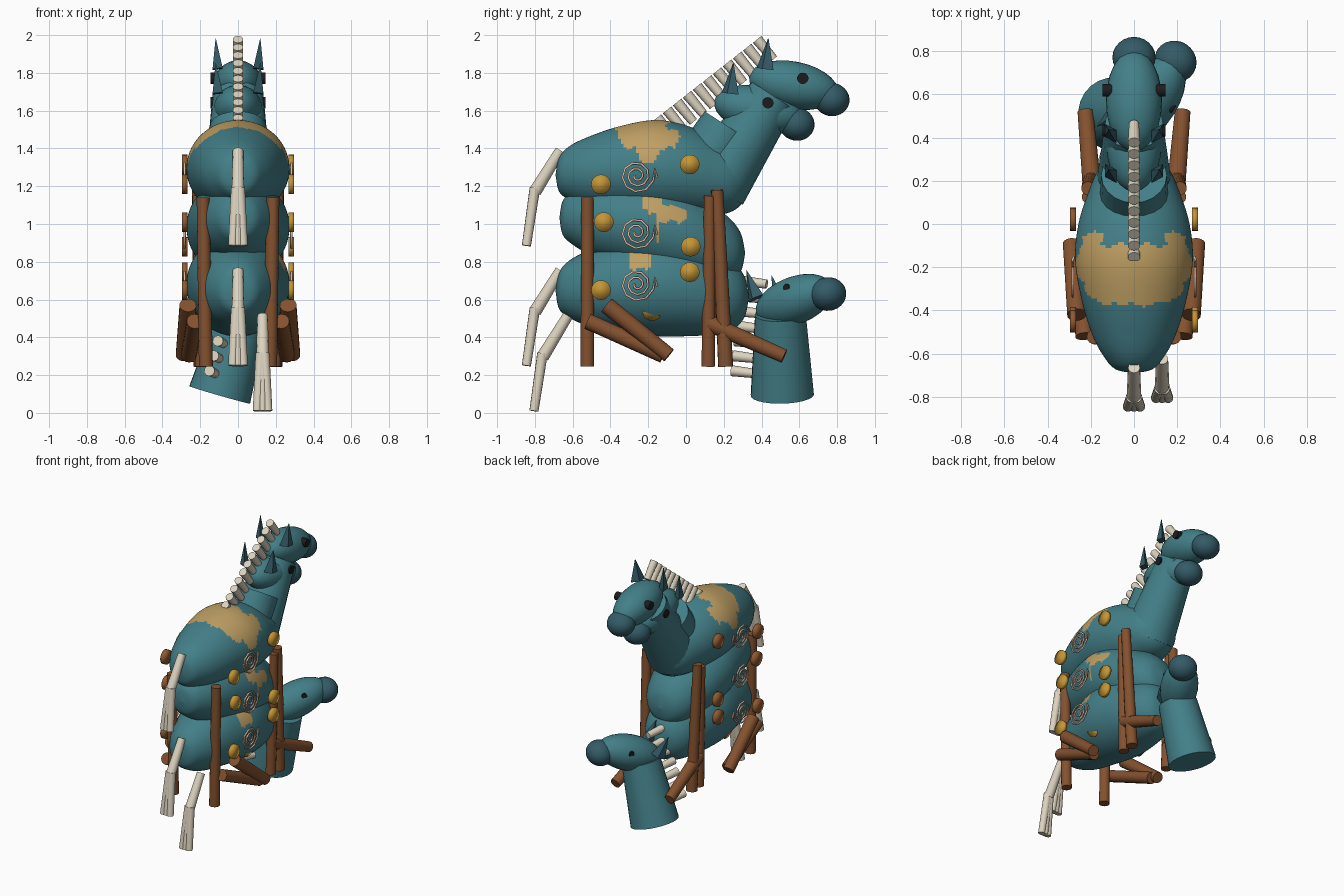
import bpy, bmesh, math, random
from mathutils import Vector, Matrix

if "Cube" in bpy.data.objects:
    bpy.data.objects.remove(bpy.data.objects["Cube"])
random.seed(4)

def mat(name, c):
    m = bpy.data.materials.new(name)
    m.diffuse_color = (*c, 1)
    m.use_nodes = True
    m.node_tree.nodes["Principled BSDF"].inputs["Base Color"].default_value = m.diffuse_color
    return m

TEAL = mat("teal", (.056, .212, .246))
DARK = mat("dark teal", (.034, .105, .138))
BROWN = mat("wood brown", (.23, .083, .028))
GOLD = mat("gold", (.55, .30, .035))
COPPER = mat("copper brown", (.28, .105, .03))
TAN = mat("worn tan", (.52, .347, .125))
CREAM = mat("cream", (.72, .65, .52))
PINK = mat("pale peach", (.74, .50, .36))
BLACK = mat("black", (.012, .012, .014))

def finish(bm, name, *mats, angle=40):
    bmesh.ops.recalc_face_normals(bm, faces=bm.faces[:])
    me = bpy.data.meshes.new(name)
    bm.to_mesh(me)
    bm.free()
    ob = bpy.data.objects.new(name, me)
    bpy.context.collection.objects.link(ob)
    for m in mats:
        me.materials.append(m)
    bpy.context.view_layer.objects.active = ob
    ob.select_set(True)
    bpy.ops.object.shade_smooth_by_angle(angle=math.radians(angle))
    ob.select_set(False)
    return ob

def rod(name, p, q, r1, r2, m, n=16, flat=1.0, angle=40):
    """Tapered cylinder from p to q; flat squeezes the local x axis."""
    p, q = Vector(p), Vector(q)
    bm = bmesh.new()
    bmesh.ops.create_cone(bm, cap_ends=True, segments=n, radius1=r1, radius2=r2, depth=(q - p).length)
    rot = (q - p).to_track_quat('Z', 'Y').to_matrix().to_4x4()
    bm.transform(Matrix.Translation((p + q) / 2) @ rot @ Matrix.Diagonal((flat, 1, 1, 1)))
    return finish(bm, name, m, angle=angle)

def ball(name, c, s, m, frame):
    bm = bmesh.new()
    bmesh.ops.create_uvsphere(bm, u_segments=24, v_segments=14, radius=1)
    bm.transform(Matrix.Translation(c) @ frame.to_4x4() @ Matrix.Diagonal((*s, 1)))
    return finish(bm, name, m)

# ---- bodies: lofted ellipses along y (y, centre z, half width, half height)
PROFILE = [(-.69, 1.26, .005, .005), (-.672, 1.262, .085, .09), (-.62, 1.27, .135, .14), (-.52, 1.275, .19, .185),
           (-.36, 1.29, .24, .225), (-.17, 1.295, .272, .255), (0, 1.28, .257, .242), (.15, 1.25, .21, .205),
           (.25, 1.235, .165, .165), (.31, 1.23, .10, .10), (.333, 1.23, .005, .005)]

def spline(k):
    P = [PROFILE[max(0, min(len(PROFILE) - 1, int(k) + j))] for j in (-1, 0, 1, 2)]
    t = k - int(k)
    return [.5 * (2*b + (c - a)*t + (2*a - 5*b + 4*c - d)*t*t + (3*b - a - 3*c + d)*t**3)
            for a, b, c, d in zip(*P)]

def body(name, dz, ys, zs, tilt, worn):
    bm, rings, N = bmesh.new(), [], 112
    steps = 120
    for i in range(steps + 1):
        y, z, rx, rz = spline(min(i / steps * (len(PROFILE) - 1), len(PROFILE) - 1.0001))
        y = -.18 + (y + .18) * ys
        z += dz + tilt * (y + .18)
        rings.append([bm.verts.new((max(rx, .002) * math.cos(a), y, z + zs * max(rz, .002) * math.sin(a)))
                      for a in (2 * math.pi * j / N for j in range(N))])
    for a, b in zip(rings, rings[1:]):
        for j in range(N):
            bm.faces.new((a[j], a[(j + 1) % N], b[(j + 1) % N], b[j]))
    bm.faces.new(rings[0])
    bm.faces.new(rings[-1])
    for f in bm.faces:
        c = f.calc_center_median()
        f.material_index = int(worn(c.x, c.y, c.z))
    return finish(bm, name, TEAL, TAN)

def zig(t, step, amp):
    """Triangle wave for the ragged paint edges."""
    return amp * abs((t / step) % 2 - 1)

def worn_top(x, y, z):
    edge = z > 1.385 + zig(y, .045, .03) + max(0, -.29 - y) * .6
    span = -.385 + zig(x + z, .05, .025) < y < -.03 - zig(x, .06, .03) - .05 * (z > 1.5)
    drip = 1.33 < z < 1.42 and abs(y + .2) < .035 + (z - 1.33) * .5
    return edge and span or drip

def worn_middle(x, y, z):
    main = 1.0 + zig(y, .04, .03) + max(0, -.13 - y) * .8 < z < 1.10 - max(0, y + .07) * .4 and -.2 < y < .005
    return x > 0 and (main or (z > 1.075 and -.235 < y < -.13) or (.90 < z < 1.05 and abs(y + .152) < .008))

def worn_bottom(x, y, z):
    return x > 0 and z > .755 + zig(y, .03, .02) and -.30 < y < -.19

body("top_body", 0, 1, 1, 0, worn_top)
body("middle_body", -.305, .96, 1, -.16, worn_middle)
body("bottom_body", -.615, 1, 1.07, 0, worn_bottom)

# ---- side decorations: spirals and round studs on each body
for name, sz, studs in (("top", 1.255, ((-.45, 1.21), (.02, 1.315))),
                        ("middle", .955, ((-.435, 1.01), (.025, .88))),
                        ("bottom", .68, ((-.45, .65), (.02, .745)))):
    for s, side in ((1, "right"), (-1, "left")):
        cu = bpy.data.curves.new(name + "_spiral", 'CURVE')
        cu.dimensions = '3D'
        cu.bevel_depth, cu.bevel_resolution = .0065, 1
        sp = cu.splines.new('POLY')
        n = 24
        pts = []
        for i in range(n):
            a, r = -i / (n - 1) * 5.0 * math.pi + .3, .014 + .076 * i / (n - 1)
            pts.append((s * .283, -.26 - r * math.cos(a), sz + r * math.sin(a)))
        pts += [(s * .283, -.165, sz + .035), (s * .28, -.153, sz - .01)]
        sp.points.add(len(pts) - 1)
        for pt, co in zip(sp.points, pts):
            pt.co = (*co, 1)
        ob = bpy.data.objects.new(f"{name}_spiral_{side}", cu)
        cu.materials.append(PINK)
        bpy.context.collection.objects.link(ob)
        for y, z in studs:
            rod(f"{name}_stud_{side}", (s * .268, y, z), (s * .296, y, z), .052, .052,
                GOLD if s > 0 else COPPER, 20, angle=120)
for s in (1, -1):
    rod("belly_stud", (s * .195, -.18, .545), (s * .225, -.18, .535), .05, .05,
        GOLD if s > 0 else COPPER, 20, angle=120)

# ---- legs, mirrored
for s, side in ((1, "right"), (-1, "left")):
    for name, p, q, r1, r2 in (
            ("standing_back_leg", (.17, -.522, .245), (.185, -.522, 1.14), .037, .034),
            ("standing_front_leg", (.195, .21, .245), (.212, .165, 1.18), .040, .032),
            ("inner_front_leg", (.19, .118, .245), (.212, .125, 1.15), .036, .030),
            ("folded_shin", (.23, -.52, .485), (.26, -.12, .305), .042, .042),
            ("folded_thigh", (.265, -.42, .57), (.29, -.09, .305), .045, .040),
            ("kneeling_front_leg", (.19, .12, .475), (.225, .52, .30), .045, .037)):
        rod(f"{name}_{side}", (s * p[0], *p[1:]), (s * q[0], *q[1:]), r1, r2, BROWN, 14)

# ---- tails: one upper rod and three spreading strands
for name, x, y, z in (("top", 0, 0, 0), ("middle", 0, 0, -.635), ("bottom", .13, .04, -.875)):
    rod(name + "_tail_root", (x, -.665 + y, 1.39 + z), (x, -.80 + y, 1.17 + z), .028, .034, CREAM, 12)
    for k in (-1, 0, 1):
        rod(name + "_tail_strand", (x + k * .009, -.80 + y, 1.19 + z), (x + k * .028, -.845 + y, .885 + z),
            .028, .024, CREAM, 12)

# ---- heads: skull, muzzle, ears and eyes placed by a direction
def head(name, c, d, up, eye_x=.125, eye_r=.03):
    d = Vector(d).normalized()
    side = d.cross(Vector(up)).normalized()
    u = side.cross(d)
    F = Matrix((side, d, u)).transposed()
    c = Vector(c)
    at = lambda x, y, z: c + F @ Vector((x, y, z))
    ball(name + "_skull", c, (.13, .24, .125), TEAL, F)
    ball(name + "_muzzle", at(0, .212, -.035), (.1, .095, .088), DARK, F)
    for s in (1, -1):
        rod(name + "_eye", at(s * (eye_x - .03), .04, .045), at(s * (eye_x + .02), .04, .045),
            eye_r, eye_r, BLACK, 14)
        rod(name + "_ear", at(s * .108, -.165, .055), at(s * .118, -.18, .215), .052, .002, DARK, 4, .6, 20)

head("top_head", (0, .57, 1.735), (0, 1, -.20), (0, 0, 1))
head("middle_head", (0, .385, 1.605), (0, 1, -.20), (0, 0, 1))
head("bottom_head", (.075, .575, .595), (.24, .38, .15), (-.3, -.25, 1), .102, .02)

# ---- necks
rod("top_neck", (0, .15, 1.20), (0, .46, 1.68), .18, .135, TEAL, 20)
rod("middle_neck", (0, -.03, 1.12), (0, .225, 1.515), .17, .152, TEAL, 20)
rod("bottom_neck", (-.097, .51, .095), (.025, .50, .52), .168, .135, TEAL, 24)

# ---- manes: rows of pegs
def mane(name, a, b, d, n, half):
    a, b, d = Vector(a), Vector(b), Vector(d).normalized()
    for i in range(n):
        p = a.lerp(b, i / (n - 1))
        rod(name, p - d * half, p + d * half, .024, .029, CREAM, 10)

mane("top_mane", (0, -.11, 1.51), (0, .42, 1.925), (0, -.62, .75), 11, .068)
mane("bottom_mane", (-.135, .31, .215), (.0, .36, .69), (-.25, -1, .12), 7, .07)
